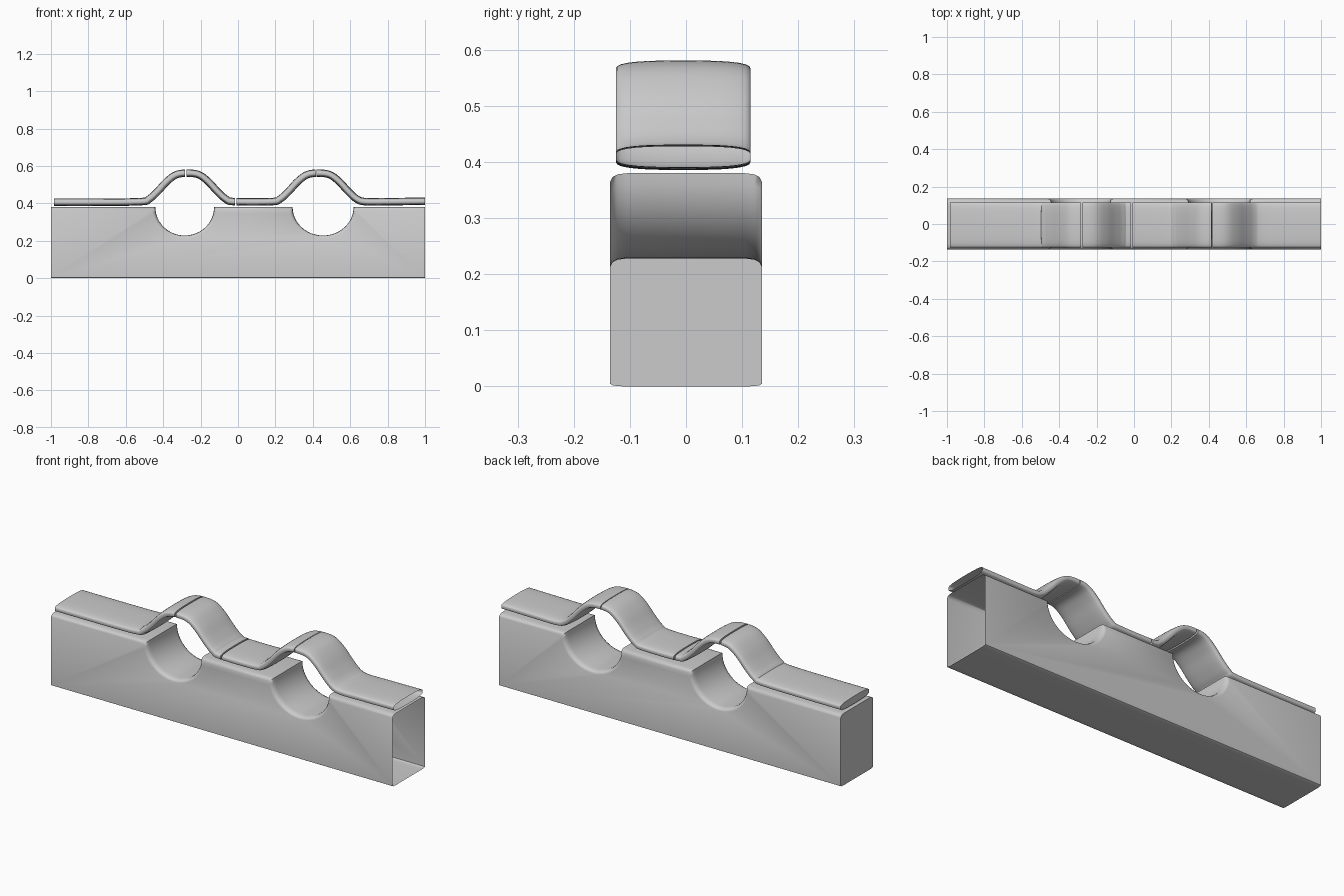
import bpy, bmesh, math
from mathutils import Vector

if "Cube" in bpy.data.objects:
    bpy.data.objects.remove(bpy.data.objects["Cube"], do_unlink=True)

grey = bpy.data.materials.new("plain grey")
grey.use_nodes = True
grey.diffuse_color = (0.6, 0.6, 0.6, 1)
grey.node_tree.nodes["Principled BSDF"].inputs["Base Color"].default_value = (0.6, 0.6, 0.6, 1)


def loft(name, rings, cap_start=True, cap_end=True, skip=()):
    """Skin closed rings of points; skip lists ring edges left open."""
    bm = bmesh.new()
    rows = [[bm.verts.new(p) for p in ring] for ring in rings]
    n = len(rows[0])
    for a, b in zip(rows, rows[1:]):
        for i in range(n):
            if i not in skip:
                j = (i + 1) % n
                bm.faces.new((a[i], a[j], b[j], b[i]))
    if cap_start:
        bm.faces.new(rows[0][::-1])
    if cap_end:
        bm.faces.new(rows[-1])
    bmesh.ops.recalc_face_normals(bm, faces=bm.faces)
    mesh = bpy.data.meshes.new(name)
    bm.to_mesh(mesh)
    bm.free()
    mesh.materials.append(grey)
    obj = bpy.data.objects.new(name, mesh)
    bpy.context.collection.objects.link(obj)
    bpy.ops.object.select_all(action='DESELECT')
    obj.select_set(True)
    bpy.context.view_layer.objects.active = obj
    bpy.ops.object.shade_smooth_by_angle(angle=math.radians(35))
    return obj


# Block: side profile with two pipe cradles, edges eased by d
def block_ring(y, d):
    top = 0.38 - d
    pts = [(-1, d * 0.3), (-1, top)]
    for cx, r in ((-0.285, 0.157), (0.455, 0.163)):
        for k in range(25):
            a = math.pi * (1 - k / 24)
            pts.append((cx + (r + d) * math.cos(a), top - 0.152 * math.sin(a)))
    pts += [(1, top), (1, d * 0.3)]
    return [(x, y, z) for x, z in pts]


eased = [(0.135, 0.015), (0.131, 0.007), (0.122, 0.002), (0.105, 0)]
rings = [block_ring(-y, d) for y, d in eased]
rings += [block_ring(y, d) for y, d in reversed(eased)]
open_end = len(rings[0]) - 2
loft("cradle_block", rings, skip=(open_end,))


# Strap: a smooth centre line with two humps
half_hump = [(0.25, 0.409), (0.205, 0.423), (0.16, 0.463), (0.11, 0.517), (0.06, 0.553)]
path = [(-0.985, 0.406), (-0.75, 0.406)]
for cx in (-0.27, 0.43):
    path += [(cx - o, z) for o, z in half_hump] + [(cx, 0.561)]
    path += [(cx + o, z) for o, z in reversed(half_hump)]
path += [(0.8, 0.409), (1.0, 0.411)]
path = [Vector(p) for p in path]


def smooth(points, steps=6):
    out = []
    for i in range(len(points) - 1):
        p0, p1 = points[max(i - 1, 0)], points[i]
        p2, p3 = points[i + 1], points[min(i + 2, len(points) - 1)]
        for s in range(steps):
            t = s / steps
            m1, m2 = (p2 - p0) / 2, (p3 - p1) / 2
            out.append(p1 * (2*t**3 - 3*t**2 + 1) + m1 * (t**3 - 2*t**2 + t)
                       + p2 * (3*t**2 - 2*t**3) + m2 * (t**3 - t**2))
    return out + [points[-1]]


line = smooth(path)


def point_at(x):
    for a, b in zip(line, line[1:]):
        if a.x <= x <= b.x:
            return a.lerp(b, (x - a.x) / (b.x - a.x))
    return line[-1]


def tangent_at(x):
    return (point_at(min(x + 0.006, 1)) - point_at(max(x - 0.006, -0.985))).normalized()


# Lens-shaped cross-section: (sideways, outward)
arch = [(0.12 * math.sin(math.pi / 2 * k / 8), 0.02 * (1 - 0.7 * (k / 8) ** 2.5))
        for k in range(-8 + 8, 9)]
upper = [(-y, h) for y, h in reversed(arch[1:])] + arch
lens = upper + [(y, -h) for y, h in reversed(upper)]


def strap_piece(name, x0, x1, cap_end=True):
    xs = [x0] + [p.x for p in line if x0 + 0.004 < p.x < x1 - 0.004] + [x1]
    rings = []
    for x in xs:
        p, t = point_at(x), tangent_at(x)
        rings.append([(min(p.x - t.y * h, 1), y - 0.005, p.y + t.x * h) for y, h in lens])
    loft(name, rings, cap_end=cap_end)


strap_piece("strap_end_right", -0.985, -0.284)
strap_piece("strap_hump_right", -0.276, -0.016)
strap_piece("strap_hump_left", -0.008, 0.416)
strap_piece("strap_end_left", 0.42, 1.0, cap_end=False)
